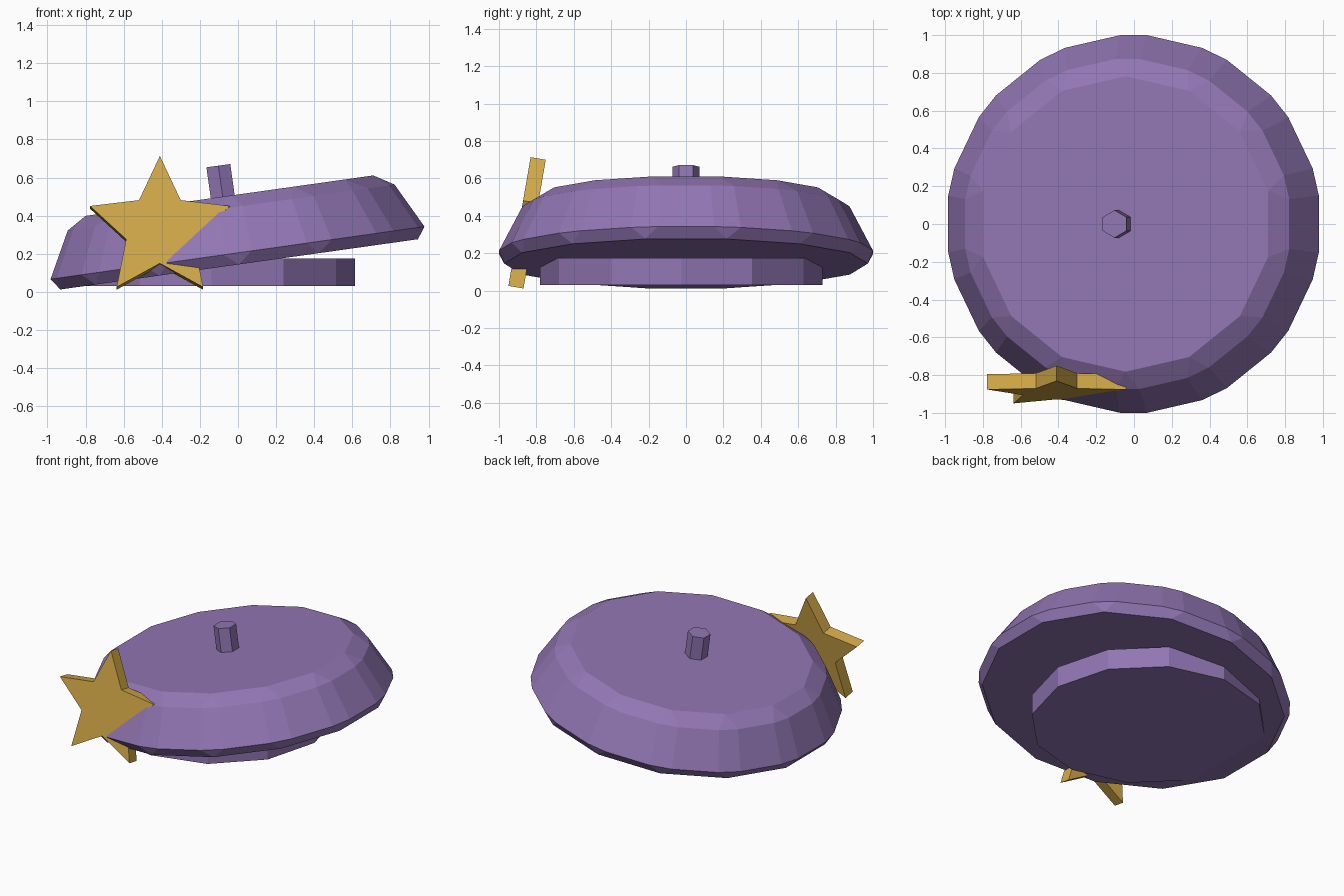
import bpy, bmesh
from math import sin, cos, pi, radians
from mathutils import Matrix

cube = bpy.data.objects.get("Cube")
if cube:
    bpy.data.objects.remove(cube)


def material(name, rgb):
    m = bpy.data.materials.new(name)
    m.use_nodes = True
    m.diffuse_color = (*rgb, 1)
    m.node_tree.nodes["Principled BSDF"].inputs["Base Color"].default_value = (*rgb, 1)
    return m


purple = material("felt purple", (0.285, 0.18, 0.45))
gold = material("badge gold", (0.65, 0.40, 0.065))


def loft(name, rings, mat, matrix):
    """Skin a stack of equal-length point rings and cap both ends."""
    bm = bmesh.new()
    loops = [[bm.verts.new(p) for p in ring] for ring in rings]
    n = len(loops[0])
    for a, b in zip(loops, loops[1:]):
        for i in range(n):
            j = (i + 1) % n
            bm.faces.new((a[i], a[j], b[j], b[i]))
    bm.faces.new(loops[0][::-1])
    bm.faces.new(loops[-1])
    bmesh.ops.remove_doubles(bm, verts=bm.verts, dist=0.0005)
    bmesh.ops.recalc_face_normals(bm, faces=bm.faces)
    bm.transform(matrix)
    mesh = bpy.data.meshes.new(name)
    bm.to_mesh(mesh)
    bm.free()
    mesh.materials.append(mat)
    obj = bpy.data.objects.new(name, mesh)
    bpy.context.collection.objects.link(obj)
    return obj


def ring(radius, z, sides, start=0.0, split=0.0):
    """Regular polygon; each corner may be split into a pair of points."""
    angles = [start + 2 * pi * k / sides + s * split
              for k in range(sides) for s in (-1, 1)]
    return [(radius * cos(a), radius * sin(a), z) for a in angles]


# Tilted cap: corners are bevelled at the rim and shoulder, sharp at top and base
tilt = Matrix.Rotation(radians(-8), 4, "Y")
bevel = radians(4.2)
profile = [(0.972, 0.142, 0), (1.002, 0.203, bevel),
           (0.876, 0.443, bevel), (0.782, 0.506, 0)]
loft("cap_crown", [ring(r, z, 14, pi / 2, s) for r, z, s in profile], purple,
     tilt @ Matrix.Translation((0.026, 0, 0)))

# Stem on top of the cap
loft("cap_stem", [ring(0.073, z, 6, pi / 2) for z in (0.45, 0.67)], purple,
     tilt @ Matrix.Translation((-0.01, 0, 0)))

# Level head band underneath
loft("head_band", [ring(0.755, z, 12) for z in (0.03, 0.175)], purple,
     Matrix.Translation((-0.14, -0.025, 0)))

# Star badge leaning back against the rim
star = []
for k in range(10):
    r = 0.386 if k % 2 == 0 else 0.186
    a = pi / 2 + k * pi / 5
    star.append((r * cos(a), r * sin(a)))
loft("star_badge", [[(x, y, z) for x, z in star] for y in (-0.041, 0.041)], gold,
     Matrix.Translation((-0.41, -0.856, 0.326)) @ Matrix.Rotation(radians(-9.8), 4, "X"))
